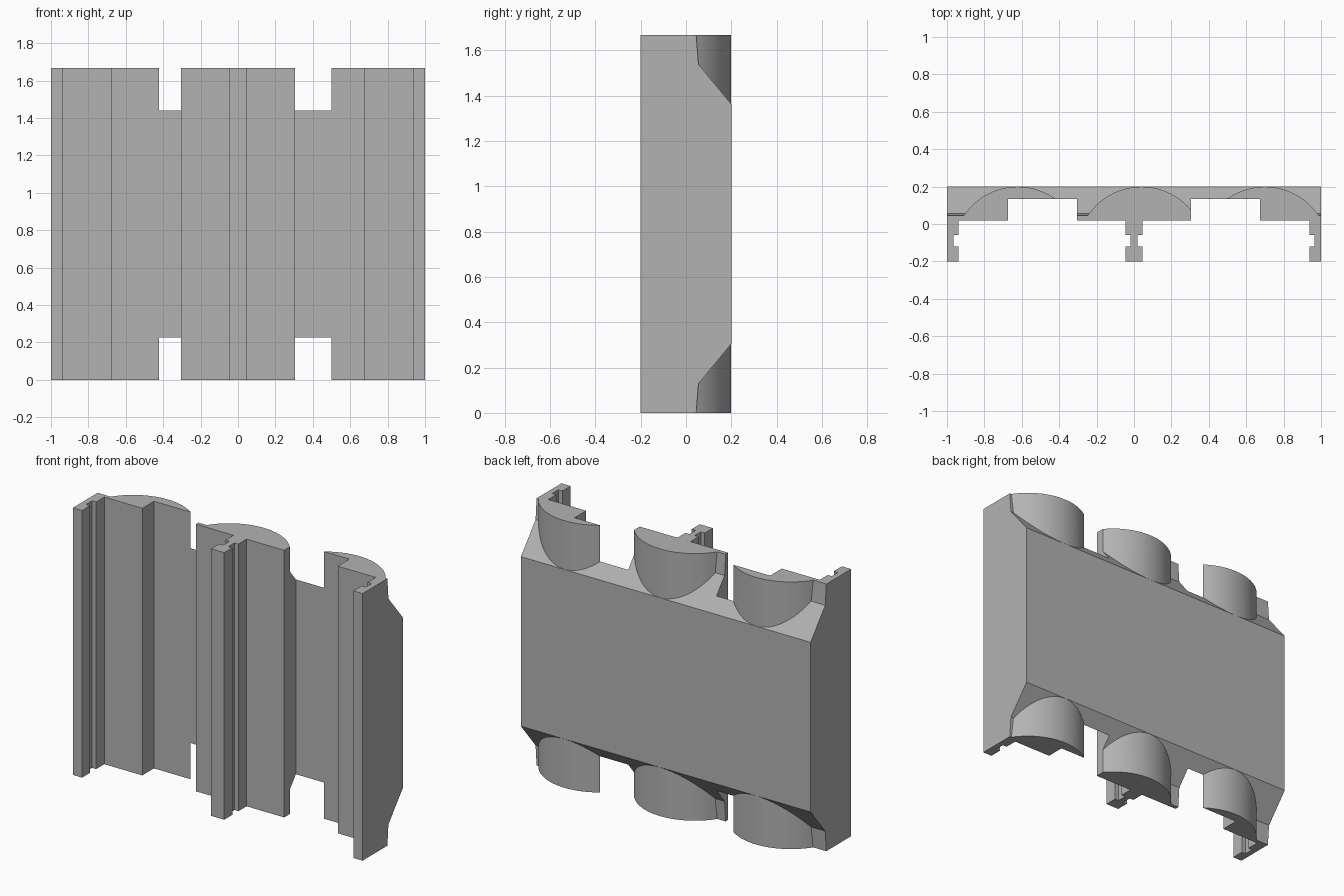
import bpy
import bmesh
import math
from mathutils import Vector

if "Cube" in bpy.data.objects:
    bpy.data.objects.remove(bpy.data.objects["Cube"], do_unlink=True)

HEIGHT = 1.667
BACK = 0.2

grey = bpy.data.materials.new("plain_grey")
grey.use_nodes = True
colour = (0.45, 0.45, 0.45, 1)
grey.diffuse_color = colour
grey.node_tree.nodes["Principled BSDF"].inputs["Base Color"].default_value = colour


def prism(name, points, direction):
    """Closed solid made by sweeping a flat outline along a direction."""
    bm = bmesh.new()
    face = bm.faces.new([bm.verts.new(p) for p in points])
    swept = bmesh.ops.extrude_face_region(bm, geom=[face])["geom"]
    verts = [v for v in swept if isinstance(v, bmesh.types.BMVert)]
    bmesh.ops.translate(bm, verts=verts, vec=Vector(direction))
    bmesh.ops.recalc_face_normals(bm, faces=bm.faces)
    mesh = bpy.data.meshes.new(name)
    bm.to_mesh(mesh)
    bm.free()
    mesh.materials.append(grey)
    obj = bpy.data.objects.new(name, mesh)
    bpy.context.collection.objects.link(obj)
    return obj


def combine(target, tool, operation):
    """Apply a boolean and drop the helper."""
    mod = target.modifiers.new("boolean", "BOOLEAN")
    mod.operation = operation
    mod.solver = "EXACT"
    mod.object = tool
    bpy.context.view_layer.objects.active = target
    bpy.ops.object.modifier_apply(modifier=mod.name)
    bpy.data.objects.remove(tool, do_unlink=True)


# Plan outline: grooved legs, stepped front, flat back
def leg_side(x, groove_x):
    return [(x, 0.02), (x, -0.06), (groove_x, -0.06),
            (groove_x, -0.12), (x, -0.12), (x, -BACK)]


recess = [(0.305, 0.02), (0.305, 0.135), (0.675, 0.135), (0.675, 0.02)]
right_half = leg_side(0.045, 0.018)[::-1] + recess + leg_side(0.937, 0.965)
right_half += [(1, -BACK), (1, BACK)]
outline = right_half + [(-x, y) for x, y in reversed(right_half)]
panel = prism("panel", [(x, y, 0) for x, y in outline], (0, 0, HEIGHT))

# Side outline: back bevelled towards the top and bottom ends
upper = [(0.25, 1.302), (0.055, 1.538), (0.045, HEIGHT), (0.04, 1.8)]
lower = [(y, HEIGHT - z) for y, z in reversed(upper)]
side = upper + [(-0.4, 1.8), (-0.4, HEIGHT - 1.8)] + lower
envelope = prism("envelope", [(-1.2, y, z) for y, z in side], (2.4, 0, 0))

# Three rounded bosses standing out of the bevels
RADIUS = 0.345
for x in (-0.622, 0.04, 0.70):
    ring = [2 * math.pi * i / 96 for i in range(96)]
    circle = [(x + RADIUS * math.cos(a),
               BACK - 0.0005 - RADIUS + RADIUS * math.sin(a), -0.05) for a in ring]
    boss = prism("boss", circle, (0, 0, HEIGHT + 0.1))
    combine(envelope, boss, "UNION")

combine(panel, envelope, "INTERSECT")

# Smooth the curved bosses, keep every hard edge
bpy.ops.object.select_all(action="DESELECT")
panel.select_set(True)
bpy.context.view_layer.objects.active = panel
bpy.ops.object.shade_smooth_by_angle(angle=math.radians(25))
